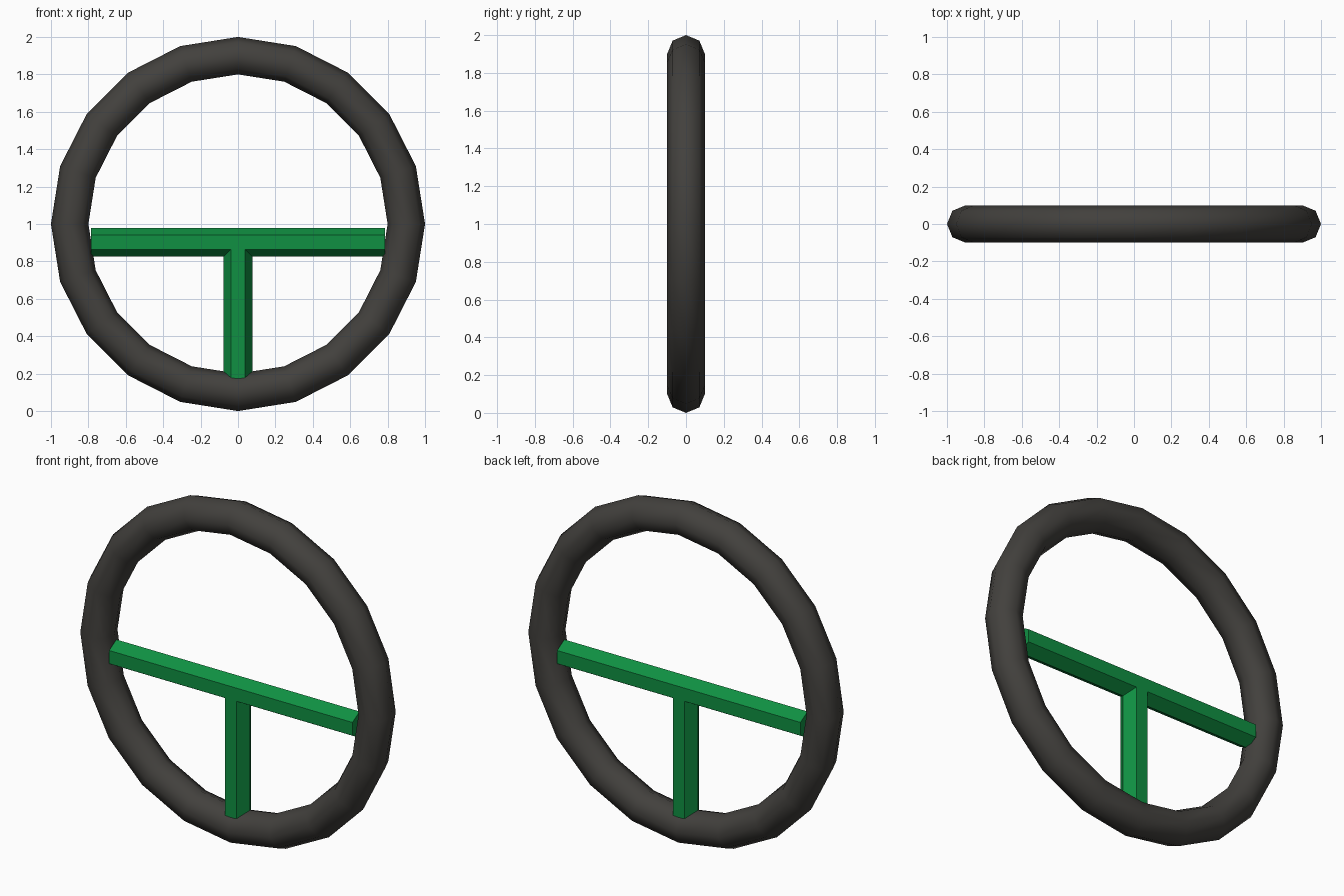
import bpy, bmesh, math

if "Cube" in bpy.data.objects:
    bpy.data.objects.remove(bpy.data.objects["Cube"])


def paint(obj, name, color):
    mat = bpy.data.materials.new(name)
    mat.diffuse_color = color
    mat.use_nodes = True
    mat.node_tree.nodes["Principled BSDF"].inputs["Base Color"].default_value = mat.diffuse_color
    obj.data.materials.append(mat)


# Rim: 20-sided ring with an octagonal section, smooth shaded
bpy.ops.mesh.primitive_torus_add(major_radius=0.9, minor_radius=0.1,
                                 major_segments=20, minor_segments=8,
                                 location=(0, 0, 1),
                                 rotation=(math.pi / 2, 0, 0))
rim = bpy.context.object
rim.name = "rim"
bpy.ops.object.shade_smooth()
paint(rim, "dark_rubber", (0.055, 0.052, 0.047, 1))

# Spokes: hexagonal bars meeting in a mitred T, right half then mirrored
R = 0.077                        # hexagon radius
C, H = R / 2, R * math.sqrt(3) / 2
AXIS_Z, END_X, FOOT_Z = 0.9025, 0.787, 0.175

bm = bmesh.new()
section = [(0, R), (-H, C), (-H, -C), (0, -R), (H, -C), (H, C)]   # (y, z)
outer = [bm.verts.new((END_X, y, AXIS_Z + z)) for y, z in section]
# the crossbar starts at the mirror plane on top and at the mitre below
inner = [bm.verts.new((max(0, -z), y, AXIS_Z + z)) for y, z in section]
for i in range(6):
    j = (i + 1) % 6
    bm.faces.new((inner[i], inner[j], outer[j], outer[i]))
bm.faces.new(outer)

# Post: drops from the mitre into the rim
head = [inner[i] for i in (1, 2, 3, 4, 5)]
foot = [bm.verts.new((v.co.x, v.co.y, FOOT_Z)) for v in head]
for i in range(4):
    if i in (0, 3):
        continue
    bm.faces.new((head[i], head[i + 1], foot[i + 1], foot[i]))
bm.faces.new((head[0], head[1], foot[1], foot[0]))
bm.faces.new((head[3], head[4], foot[4], foot[3]))
bm.faces.new(foot)
bmesh.ops.recalc_face_normals(bm, faces=bm.faces)

mesh = bpy.data.meshes.new("spokes")
bm.to_mesh(mesh)
bm.free()
spokes = bpy.data.objects.new("spokes", mesh)
bpy.context.collection.objects.link(spokes)
mirror = spokes.modifiers.new("mirror", 'MIRROR')
mirror.use_axis[0] = True
mirror.merge_threshold = 0.001
paint(spokes, "green", (0.005, 0.28, 0.055, 1))
